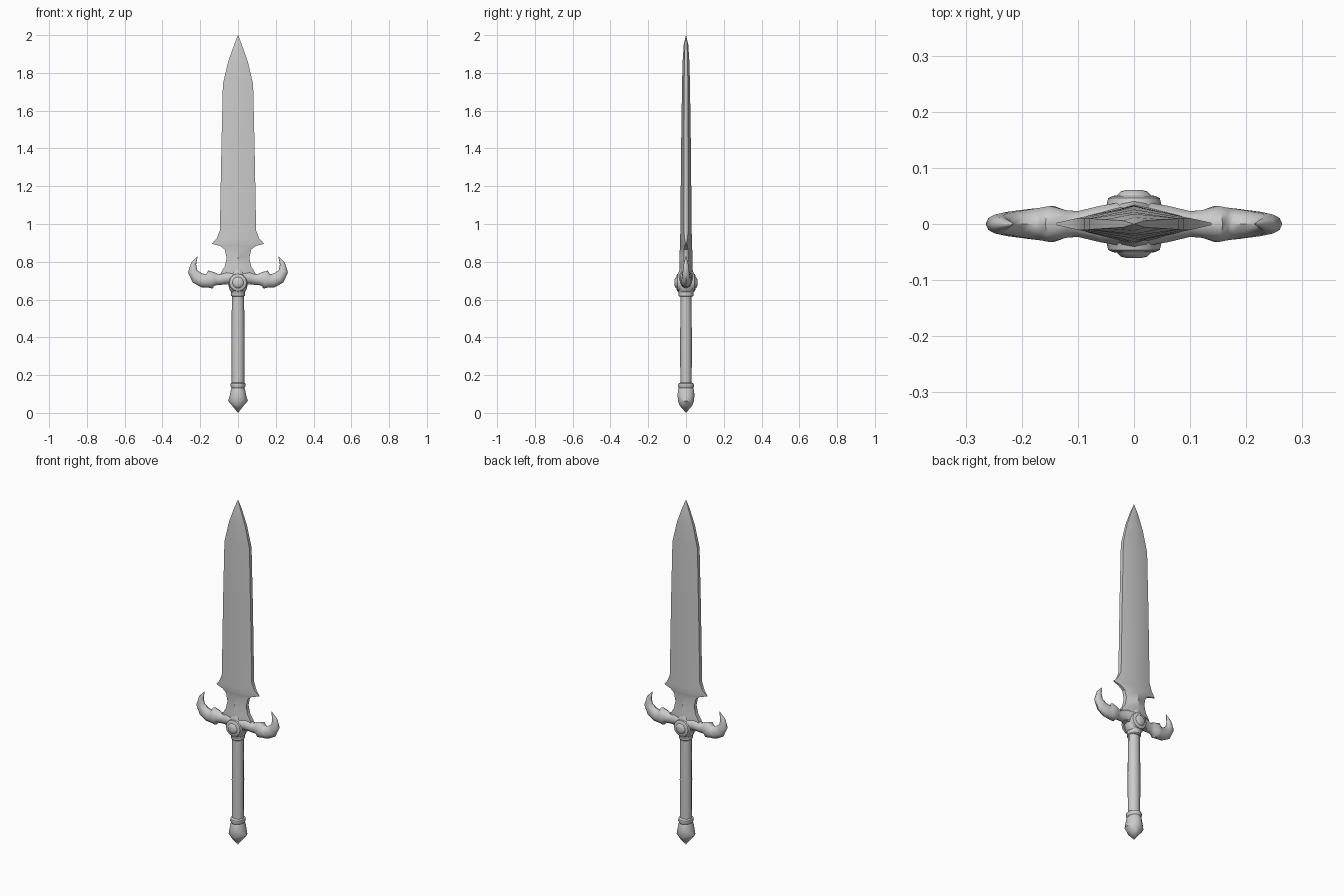
import bpy, bmesh, math
from mathutils import Vector, Matrix

cube = bpy.data.objects.get("Cube")
if cube:
    bpy.data.objects.remove(cube, do_unlink=True)

steel = bpy.data.materials.new("grey steel")
steel.use_nodes = True
GREY = (0.6, 0.6, 0.6, 1)
steel.diffuse_color = GREY
steel.node_tree.nodes["Principled BSDF"].inputs["Base Color"].default_value = GREY


def loft(name, rings, angle=40):
    """Skin a list of equal-sized rings of points into a closed, smooth object."""
    bm = bmesh.new()
    rows = [[bm.verts.new(p) for p in ring] for ring in rings]
    n = len(rows[0])
    for a, b in zip(rows, rows[1:]):
        for i in range(n):
            j = (i + 1) % n
            bm.faces.new((a[i], a[j], b[j], b[i]))
    bm.faces.new(rows[0])
    bm.faces.new(rows[-1])
    bmesh.ops.remove_doubles(bm, verts=bm.verts, dist=0.0005)
    bmesh.ops.recalc_face_normals(bm, faces=bm.faces)
    mesh = bpy.data.meshes.new(name)
    bm.to_mesh(mesh)
    bm.free()
    mesh.materials.append(steel)
    ob = bpy.data.objects.new(name, mesh)
    bpy.context.collection.objects.link(ob)
    bpy.ops.object.select_all(action='DESELECT')
    ob.select_set(True)
    bpy.context.view_layer.objects.active = ob
    bpy.ops.object.shade_smooth_by_angle(angle=math.radians(angle))
    return ob


def ellipse(centre, u, v, sides):
    """Ring of points round a centre, with half axes u and v."""
    steps = [2 * math.pi * i / sides for i in range(sides)]
    return [centre + u * math.cos(t) + v * math.sin(t) for t in steps]


def lathe(name, profile, sides=12, angle=40):
    """Upright turned part from (height, x radius, y radius)."""
    return loft(name, [ellipse(Vector((0, 0, z)), Vector((rx, 0, 0)), Vector((0, ry, 0)), sides)
                       for z, rx, ry in profile], angle)


# Blade: height, half width, half edge thickness, half ridge thickness
blade = [(0.68, 0.07, 0.015, 0.036), (0.74, 0.092, 0.012, 0.036), (0.775, 0.07, 0.012, 0.035),
         (0.82, 0.06, 0.011, 0.034), (0.865, 0.07, 0.01, 0.033), (0.884, 0.095, 0.008, 0.032),
         (0.895, 0.138, 0.002, 0.032), (0.925, 0.112, 0.008, 0.031), (0.965, 0.096, 0.011, 0.03),
         (1.4, 0.088, 0.011, 0.026), (1.74, 0.08, 0.01, 0.021), (1.86, 0.052, 0.008, 0.018),
         (1.95, 0.02, 0.006, 0.012), (2.0, 0.0, 0.0, 0.0)]
loft("blade", [[(w, -e, z), (w, e, z), (0, d, z), (-w, e, z), (-w, -e, z), (0, -d, z)]
               for z, w, e, d in blade], 35)

# Grip
lathe("grip", [(0.13, 0.033, 0.03), (0.38, 0.035, 0.031), (0.64, 0.032, 0.029)], 8, 50)

# Pommel with collar and pointed end
lathe("pommel", [(0.16, 0.033, 0.034), (0.155, 0.039, 0.042), (0.14, 0.039, 0.045),
                 (0.132, 0.034, 0.04), (0.12, 0.038, 0.045), (0.09, 0.044, 0.047),
                 (0.063, 0.052, 0.044), (0.04, 0.032, 0.036), (0.0, 0.0, 0.0)], 10)

# Guard centre with stepped lower collar
lathe("guard_centre", [(0.615, 0.03, 0.034), (0.62, 0.036, 0.04), (0.64, 0.036, 0.04),
                       (0.645, 0.042, 0.044), (0.665, 0.048, 0.047), (0.69, 0.053, 0.05),
                       (0.72, 0.05, 0.045), (0.75, 0.036, 0.037), (0.79, 0.016, 0.03)])

# Guard arms ending in horns: x, z, half height, half depth
arm = [(0.0, 0.71, 0.045, 0.045), (0.06, 0.715, 0.034, 0.034), (0.1, 0.705, 0.028, 0.024),
       (0.122, 0.709, 0.034, 0.026), (0.147, 0.706, 0.049, 0.034), (0.162, 0.7, 0.037, 0.031),
       (0.185, 0.7, 0.036, 0.028), (0.217, 0.715, 0.034, 0.023), (0.24, 0.75, 0.025, 0.018),
       (0.235, 0.79, 0.014, 0.012), (0.215, 0.828, 0.001, 0.001)]
for side, sign in (("left", 1), ("right", -1)):
    path = [Vector((sign * x, 0, z)) for x, z, h, d in arm]
    rings = []
    for i, (x, z, h, d) in enumerate(arm):
        along = (path[min(i + 1, len(path) - 1)] - path[max(i - 1, 0)]).normalized()
        across = Vector((-along.z, 0, along.x))
        rings.append(ellipse(path[i], across * h, Vector((0, d, 0)), 10))
    loft(side + "_guard_arm", rings, 45)

# Round bosses on the front and back of the guard
for face, sign in (("front", -1), ("back", 1)):
    steps = [(0.03, 0.05), (0.046, 0.046), (0.05, 0.038), (0.051, 0.03), (0.058, 0.024), (0.061, 0.012)]
    loft(face + "_boss", [ellipse(Vector((0, sign * y, 0.69)), Vector((r, 0, 0)),
                                  Vector((0, 0, r)), 12) for y, r in steps])
